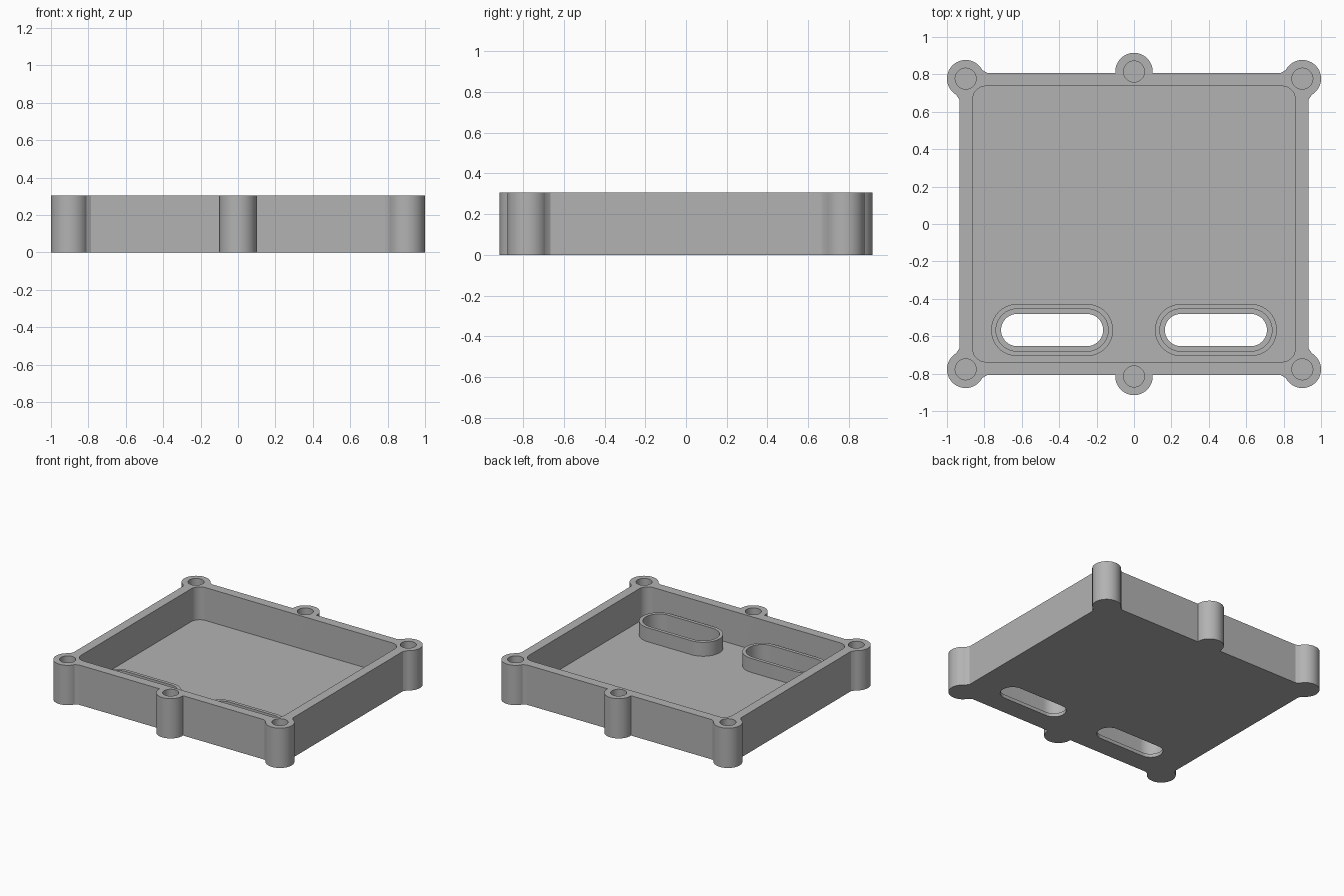
import bpy
import bmesh
from math import pi, cos, sin

HEIGHT, FLOOR = 0.305, 0.053
BOX_X, BOX_Y = 0.933, 0.808
WALL = 0.071
SIDES = (-1, 1)

cube = bpy.data.objects.get("Cube")
if cube:
    bpy.data.objects.remove(cube, do_unlink=True)

grey = bpy.data.materials.new("plain grey")
grey.use_nodes = True
colour = (0.45, 0.45, 0.45, 1)
grey.diffuse_color = colour
grey.node_tree.nodes["Principled BSDF"].inputs["Base Color"].default_value = colour


def prism(name, outline, z0, z1):
    """Extrude a flat outline between two heights."""
    bm = bmesh.new()
    face = bm.faces.new([bm.verts.new((x, y, z0)) for x, y in outline])
    top = bmesh.ops.extrude_face_region(bm, geom=[face])["geom"]
    verts = [v for v in top if isinstance(v, bmesh.types.BMVert)]
    bmesh.ops.translate(bm, vec=(0, 0, z1 - z0), verts=verts)
    bmesh.ops.recalc_face_normals(bm, faces=bm.faces)
    mesh = bpy.data.meshes.new(name)
    bm.to_mesh(mesh)
    bm.free()
    mesh.materials.append(grey)
    obj = bpy.data.objects.new(name, mesh)
    bpy.context.collection.objects.link(obj)
    return obj


def rounded(cx, cy, hx, hy, r, steps=16):
    """Rounded rectangle; hx and hy reach the arc centres, so zero gives a circle or slot."""
    points = []
    for q, (sx, sy) in enumerate([(1, 1), (-1, 1), (-1, -1), (1, -1)]):
        for i in range(steps + 1):
            a = (q + i / steps) * pi / 2
            p = (cx + sx * hx + r * cos(a), cy + sy * hy + r * sin(a))
            if not points or abs(p[0] - points[-1][0]) + abs(p[1] - points[-1][1]) > 1e-5:
                points.append(p)
    if abs(points[0][0] - points[-1][0]) + abs(points[0][1] - points[-1][1]) < 1e-5:
        points.pop()
    return points


def combine(target, tool, operation):
    """Join or cut with a helper, then remove it."""
    tool.hide_render = True
    mod = target.modifiers.new(operation, "BOOLEAN")
    mod.operation, mod.solver, mod.object = operation, "EXACT", tool
    bpy.context.view_layer.objects.active = target
    bpy.ops.object.modifier_apply(modifier=mod.name)
    bpy.data.objects.remove(tool, do_unlink=True)


# Solid tray block
tray = prism("enclosure_tray", [(-BOX_X, -BOX_Y), (BOX_X, -BOX_Y),
                                (BOX_X, BOX_Y), (-BOX_X, BOX_Y)], 0, HEIGHT)

# Screw bosses at the corners and the middle of the front and back walls
bosses = [(sx * 0.9, sy * 0.777) for sx in SIDES for sy in SIDES]
bosses += [(0, sy * 0.815) for sy in SIDES]
for x, y in bosses:
    combine(tray, prism("boss", rounded(x, y, 0, 0, 0.1), 0, HEIGHT), "UNION")

# Small webs where the corner bosses meet the walls
for sx in SIDES:
    for sy in SIDES:
        side = [(0.92, 0.66), (0.933, 0.664), (0.951, 0.692), (0.92, 0.72)]
        end = [(0.783, 0.79), (0.786, 0.808), (0.811, 0.823), (0.85, 0.79)]
        for web in (side, end):
            outline = [(sx * x, sy * y) for x, y in web]
            combine(tray, prism("web", outline, 0, HEIGHT), "UNION")

# Cavity with rounded corners, and blind screw holes
r = 0.07
cavity = rounded(0, 0, BOX_X - WALL - r, BOX_Y - WALL - r, r)
combine(tray, prism("cavity", cavity, FLOOR, HEIGHT + 0.1), "DIFFERENCE")
for x, y in bosses:
    combine(tray, prism("hole", rounded(x, y, 0, 0, 0.056), FLOOR, HEIGHT + 0.1), "DIFFERENCE")

# Raised slot collars, each with a recess and a smaller opening through the floor
for sx in SIDES:
    for radius, z0, z1, operation in [(0.139, 0.02, 0.16, "UNION"),
                                      (0.113, 0.027, 0.25, "DIFFERENCE"),
                                      (0.086, -0.1, 0.25, "DIFFERENCE")]:
        outline = rounded(sx * 0.438, -0.567, 0.187, 0, radius)
        combine(tray, prism("slot", outline, z0, z1), operation)

# Smooth curved walls, crisp rims
bpy.ops.object.select_all(action="DESELECT")
tray.select_set(True)
bpy.context.view_layer.objects.active = tray
bpy.ops.object.shade_smooth_by_angle(angle=pi / 6)
